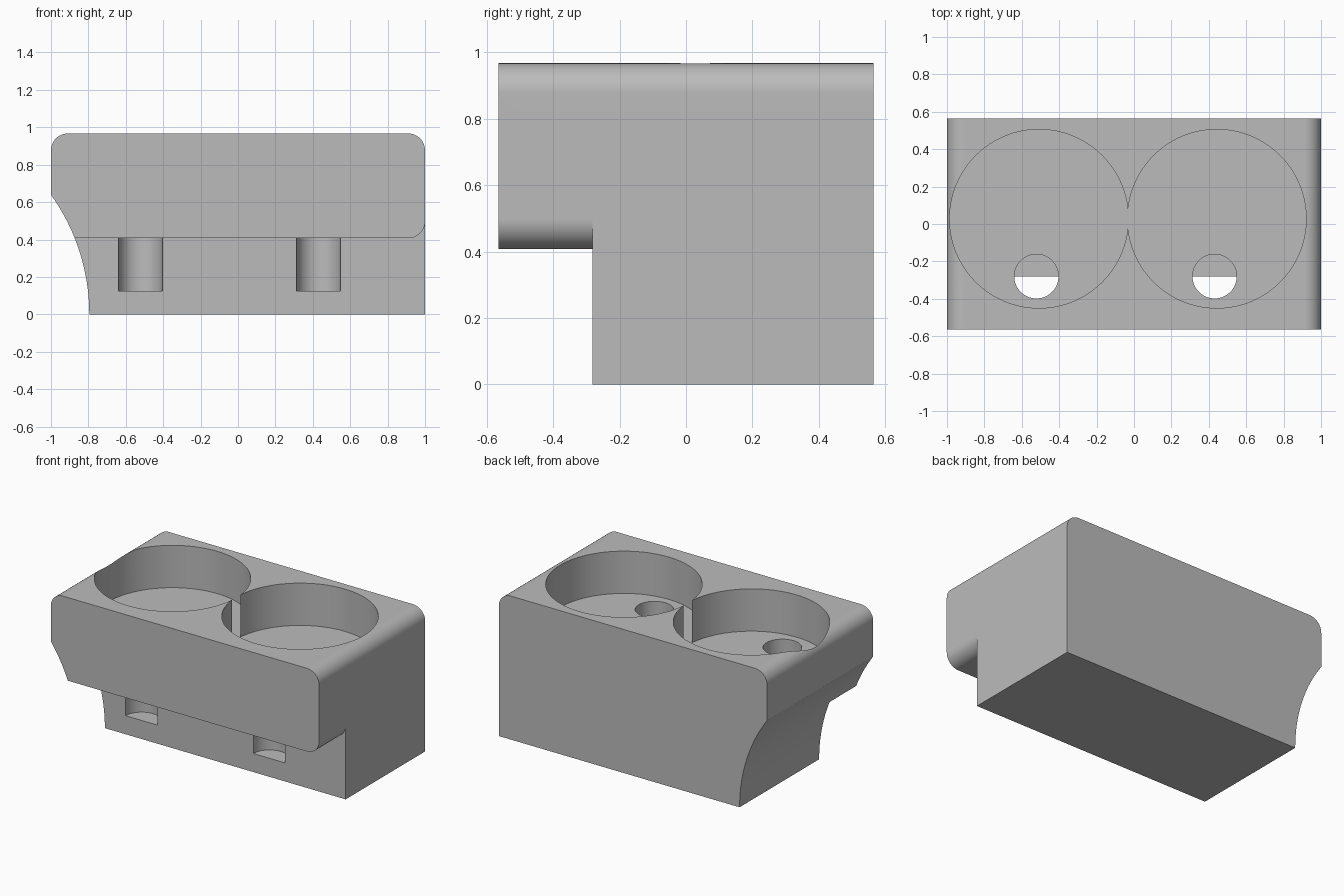
import bpy, bmesh, math

if "Cube" in bpy.data.objects:
    bpy.data.objects.remove(bpy.data.objects["Cube"])

grey = bpy.data.materials.new("plain grey")
grey.use_nodes = True
grey.diffuse_color = (0.5, 0.5, 0.5, 1)
grey.node_tree.nodes["Principled BSDF"].inputs["Base Color"].default_value = (0.5, 0.5, 0.5, 1)

HALF_DEPTH, TOP, FILLET = 0.565, 0.967, 0.09
STEP_Y, STEP_Z = -0.282, 0.407
POCKET_Z, HOLE_Z = 0.682, 0.125


def arc(cx, cz, r, start, end, steps=14):
    """Points on an arc in the xz plane, angles in degrees."""
    angles = [math.radians(start + (end - start) * i / steps) for i in range(steps + 1)]
    return [(cx + r * math.cos(a), cz + r * math.sin(a)) for a in angles]


def extrude(name, profile, y0, y1):
    """Solid made by pushing an xz profile along y."""
    bm = bmesh.new()
    face = bm.faces.new([bm.verts.new((x, y0, z)) for x, z in profile])
    moved = bmesh.ops.extrude_face_region(bm, geom=[face])["geom"]
    verts = [v for v in moved if isinstance(v, bmesh.types.BMVert)]
    bmesh.ops.translate(bm, verts=verts, vec=(0, y1 - y0, 0))
    bmesh.ops.recalc_face_normals(bm, faces=bm.faces)
    mesh = bpy.data.meshes.new(name)
    bm.to_mesh(mesh)
    bm.free()
    mesh.materials.append(grey)
    obj = bpy.data.objects.new(name, mesh)
    bpy.context.collection.objects.link(obj)
    return obj


def cylinder(name, x, y, r, z0, z1):
    bpy.ops.mesh.primitive_cylinder_add(vertices=128, radius=r, depth=z1 - z0,
                                        location=(x, y, (z0 + z1) / 2))
    obj = bpy.context.object
    obj.name = name
    obj.data.materials.append(grey)
    return obj


# Main block: rounded top corners and a hollow curve on the right flank
scoop_r = 1.10
scoop_x = -0.795 - scoop_r
scoop_top = math.degrees(math.acos((-1 - scoop_x) / scoop_r))
outline = (arc(scoop_x, 0, scoop_r, 0, scoop_top, 20)
           + arc(FILLET - 1, TOP - FILLET, FILLET, 180, 90)
           + arc(1 - FILLET, TOP - FILLET, FILLET, 90, 0)
           + [(1, 0)])
block = extrude("holder_block", outline, -HALF_DEPTH, HALF_DEPTH)

# Undercut below the front overhang, leaving one rounded lower corner
under = ([(-1.2, -0.1), (-1.2, STEP_Z)]
         + arc(1 - FILLET, STEP_Z + FILLET, FILLET, -90, 0)
         + [(1.2, STEP_Z + FILLET), (1.2, -0.1)])
cutters = [extrude("undercut_cutter", under, -0.8, STEP_Y)]

# Two round pockets that just meet, and a small deep hole in each
for side, x, hole_x in (("right", -0.508, -0.522), ("left", 0.443, 0.431)):
    cutters.append(cylinder(side + "_pocket_cutter", x, 0.028, 0.4776, POCKET_Z, 1.2))
    cutters.append(cylinder(side + "_hole_cutter", hole_x, -0.28, 0.118, HOLE_Z, 0.8))

bpy.ops.object.select_all(action="DESELECT")
bpy.context.view_layer.objects.active = block
block.select_set(True)
for cutter in cutters:
    cutter.hide_render = True
    mod = block.modifiers.new(cutter.name, "BOOLEAN")
    mod.operation, mod.solver, mod.object = "DIFFERENCE", "EXACT", cutter
    bpy.ops.object.modifier_apply(modifier=mod.name)
for cutter in cutters:
    bpy.data.objects.remove(cutter)

# Smooth the curved walls and keep the flat faces flat
bpy.ops.object.shade_smooth_by_angle(angle=math.radians(20))
weighted = block.modifiers.new("flat_faces", "WEIGHTED_NORMAL")
weighted.keep_sharp = True
